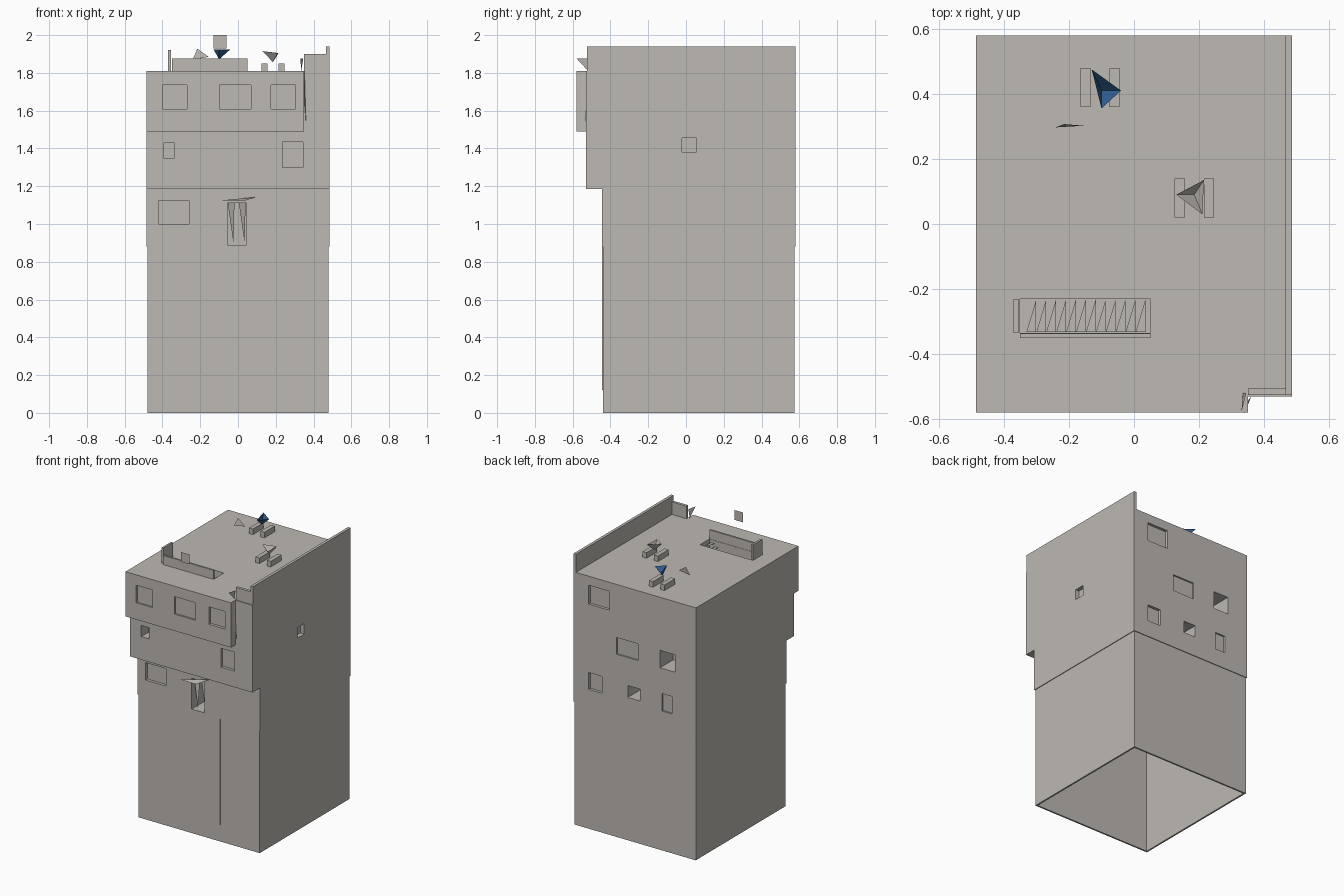
import bpy, bmesh

def material(name, rgb):
    m = bpy.data.materials.new(name)
    m.diffuse_color = (*rgb, 1)
    return m

PLASTER = material("warm_grey_plaster", (0.51, 0.48, 0.45))
BLUE = material("blue_plastic", (0.03, 0.11, 0.28))

def mesh_object(name, bm, mat):
    me = bpy.data.meshes.new(name)
    bm.to_mesh(me)
    bm.free()
    me.materials.append(mat)
    ob = bpy.data.objects.new(name, me)
    bpy.context.collection.objects.link(ob)
    return ob

def add_box(bm, x0, x1, y0, y1, z0, z1):
    vs = bmesh.ops.create_cube(bm, size=1)["verts"]
    for v in vs:
        v.co.x = x1 if v.co.x > 0 else x0
        v.co.y = y1 if v.co.y > 0 else y0
        v.co.z = z1 if v.co.z > 0 else z0

def boxes(name, specs, mat=PLASTER):
    bm = bmesh.new()
    for s in specs:
        add_box(bm, *s)
    return mesh_object(name, bm, mat)

def shards(name, polys, mat=PLASTER):
    bm = bmesh.new()
    for p in polys:
        bm.faces.new([bm.verts.new(c) for c in p])
    return mesh_object(name, bm, mat)

def carve(ob, specs):
    """Cut boxes out of an object, then remove the cutter."""
    cutter = boxes("cutter", specs)
    mod = ob.modifiers.new("openings", 'BOOLEAN')
    mod.operation, mod.solver, mod.object = 'DIFFERENCE', 'EXACT', cutter
    bpy.context.view_layer.objects.active = ob
    bpy.ops.object.modifier_apply(modifier=mod.name)
    bpy.data.objects.remove(cutter)

def front(x0, x1, z0, z1, wall, depth=0.02):
    return (x0, x1, wall - 0.05, wall + depth, z0, z1)

def back(x0, x1, z0, z1, depth=0.02):
    return (x0, x1, 0.58 - depth, 0.63, z0, z1)

# hollow base, open underneath
base = boxes("base", [(-0.48, 0.48, -0.44, 0.575, 0, 0.88)])
carve(base, [(-0.468, 0.468, -0.428, 0.563, -0.1, 0.868)])

# first storey with doorway and windows
first = boxes("first_storey", [(-0.485, 0.485, -0.445, 0.58, 0.88, 1.185)])
carve(first, [
    front(-0.42, -0.26, 1.0, 1.125, -0.445),
    front(-0.055, 0.045, 0.89, 1.11, -0.445, 0.15),
    back(0.26, 0.365, 1.0, 1.12),
    back(-0.04, 0.055, 1.025, 1.11, 0.15),
    back(-0.295, -0.215, 1.0, 1.125, 0.012),
])

# second storey, overhanging the front
second = boxes("second_storey", [(-0.485, 0.485, -0.53, 0.58, 1.185, 1.49)])
carve(second, [
    front(-0.395, -0.335, 1.35, 1.43, -0.53, 0.08),
    front(0.235, 0.345, 1.30, 1.435, -0.53),
    back(-0.025, 0.145, 1.31, 1.43, 0.012),
    back(-0.32, -0.20, 1.305, 1.43, 0.15),
    (0.455, 0.55, -0.02, 0.055, 1.38, 1.455),
])

# top storey with notched corner, windows and stairwell
top = boxes("top_storey", [(-0.485, 0.485, -0.58, 0.58, 1.49, 1.81)])
carve(top, [
    (0.35, 0.6, -0.7, -0.53, 1.4, 1.9),
    front(-0.40, -0.27, 1.61, 1.735, -0.58, 0.012),
    front(-0.097, 0.07, 1.61, 1.735, -0.58, 0.012),
    front(0.175, 0.305, 1.61, 1.735, -0.58),
    back(0.20, 0.365, 1.61, 1.745),
    (-0.35, 0.05, -0.335, -0.23, 1.51, 1.9),
])

# stairs going down inside the stairwell
steps = []
for i in range(12):
    x, z = 0.035 - i * 0.0305, 1.79 - i * 0.022
    steps.append([(x - 0.03, -0.332, z), (x, -0.332, z), (x, -0.232, z)])
shards("stair_treads", steps)

# guards round the stairwell
boxes("stairwell_guard", [
    (-0.35, 0.05, -0.35, -0.337, 1.81, 1.875),
    (-0.37, -0.355, -0.335, -0.23, 1.81, 1.92),
])

# roof parapets
boxes("right_parapet", [(0.465, 0.485, -0.525, 0.58, 1.81, 1.94)])
boxes("front_parapet", [(0.35, 0.466, -0.525, -0.505, 1.81, 1.90)])

# two pairs of tank supports
boxes("tank_supports", [(x + dx, x + dx + 0.031, y, y + 0.12, 1.81, 1.85)
                        for x, y in ((-0.165, 0.36), (0.125, 0.02))
                        for dx in (0, 0.09)])

# faceted open tanks: a triangular rim running down to a point
def tank(name, rim, tip, mat):
    shards(name, [[rim[i], rim[(i + 1) % 3], tip] for i in range(3)], mat)

tank("blue_tank", [(-0.13, 0.475, 1.925), (-0.10, 0.355, 1.925), (-0.04, 0.41, 1.925)],
     (-0.10, 0.41, 1.872), BLUE)
tank("grey_tank", [(0.13, 0.09, 1.915), (0.21, 0.03, 1.905), (0.215, 0.135, 1.905)],
     (0.185, 0.09, 1.857), PLASTER)

# thin roof plates
shards("roof_plates", [
    [(-0.24, 0.297, 1.87), (-0.155, 0.302, 1.885), (-0.215, 0.307, 1.928)],
    [(-0.13, -0.46, 1.93), (-0.06, -0.46, 1.93), (-0.06, -0.46, 2.0), (-0.13, -0.46, 2.0)],
    [(0.33, -0.578, 1.875), (0.345, -0.52, 1.875), (0.335, -0.52, 1.812)],
])

# door canopy and door shards
shards("door_canopy", [[(-0.09, -0.53, 1.125), (0.04, -0.53, 1.125), (0.09, -0.446, 1.142)]])
shards("door_panels", [
    [(x, -0.42, 1.11), (x + 0.035, -0.40, 1.11), (x + 0.03, -0.42, 0.9)] for x in (-0.054, 0.005)
])

# drain pipes
boxes("front_pipe", [(0.16, 0.17, -0.446, -0.438, 0.12, 0.885)])
shards("corner_pipe", [[(0.352, -0.54, 1.81), (0.36, -0.531, 1.53), (0.34, -0.581, 1.81)]])
